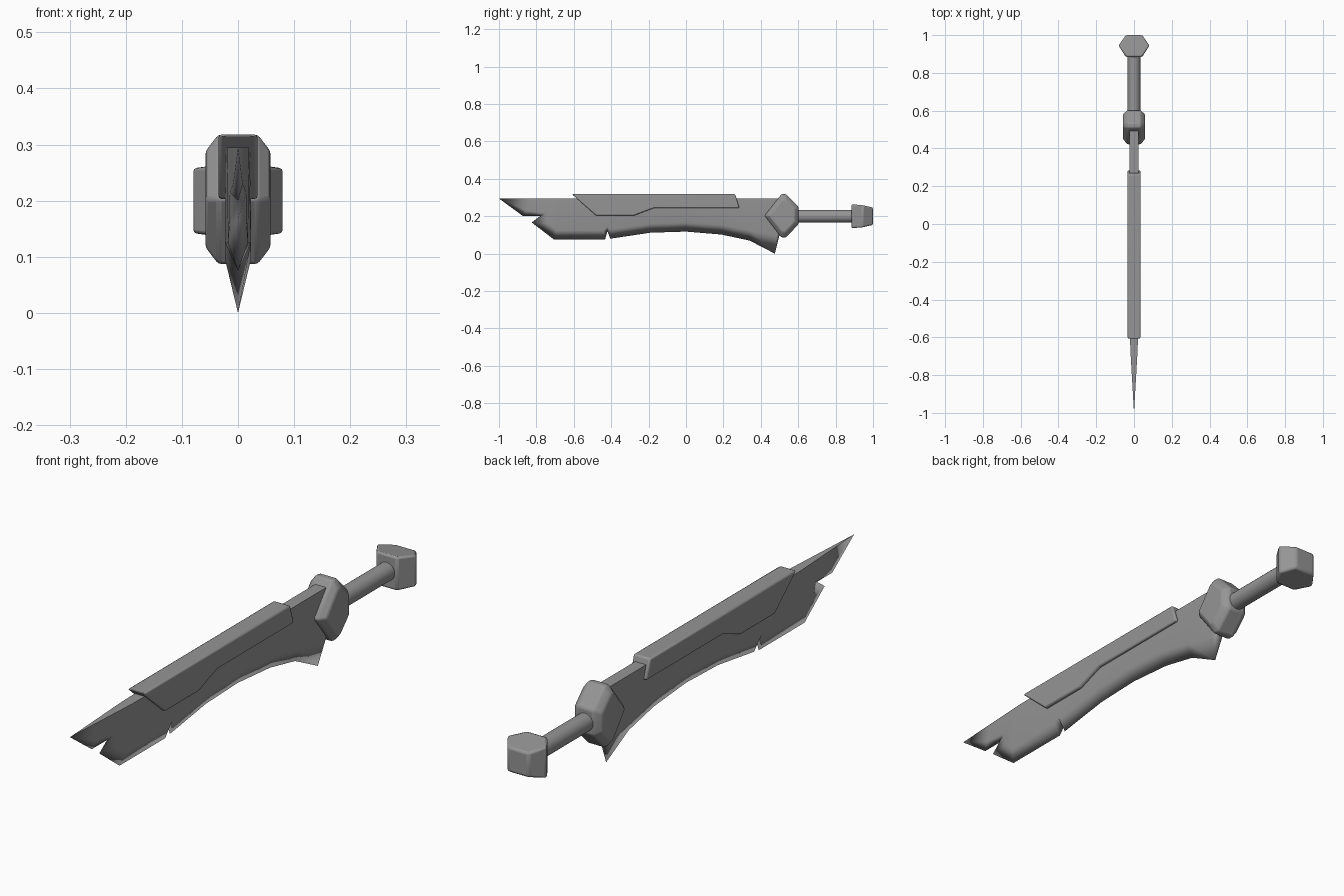
import bpy, bmesh
from math import radians, pi

if "Cube" in bpy.data.objects:
    bpy.data.objects.remove(bpy.data.objects["Cube"])

# Dark grey metal shared by every part
metal = bpy.data.materials.new("dark_metal")
metal.diffuse_color = (.3, .3, .3, 1)
metal.use_nodes = True
metal.node_tree.nodes["Principled BSDF"].inputs["Base Color"].default_value = metal.diffuse_color


def shade(obj, angle=30):
    obj.data.materials.append(metal)
    bpy.ops.object.select_all(action='DESELECT')
    obj.select_set(True)
    bpy.context.view_layer.objects.active = obj
    bpy.ops.object.shade_smooth_by_angle(angle=radians(angle))


def loft(name, rings, bevel=0.0, angle=30):
    """Skin a list of equal closed rings, cap both ends, bevel and shade."""
    bm = bmesh.new()
    loops = [[bm.verts.new(p) for p in ring] for ring in rings]
    n = len(loops[0])
    for a, b in zip(loops, loops[1:]):
        for i in range(n):
            j = (i + 1) % n
            bm.faces.new((a[i], a[j], b[j], b[i]))
    bm.faces.new(loops[0])
    bm.faces.new(loops[-1])
    bmesh.ops.remove_doubles(bm, verts=bm.verts, dist=1e-5)
    bmesh.ops.recalc_face_normals(bm, faces=bm.faces)
    mesh = bpy.data.meshes.new(name)
    bm.to_mesh(mesh)
    bm.free()
    obj = bpy.data.objects.new(name, mesh)
    bpy.context.collection.objects.link(obj)
    shade(obj, angle)
    if bevel:
        mod = obj.modifiers.new("bevel", 'BEVEL')
        mod.width, mod.segments, mod.limit_method = bevel, 2, 'ANGLE'
        mod.angle_limit = radians(15)
    return obj


# Blade: stations of cutting edge (y, z), ridge (y, z), spine y
stations = [
    (.505, .12, .51, .15, .52), (.475, 0, .485, .095, .49),
    (.34, .07, .34, .125, .34), (.19, .102, .19, .155, .19),
    (0, .118, 0, .168, 0), (-.19, .112, -.19, .16, -.19),
    (-.405, .08, -.40, .13, -.39), (-.42, .12, -.42, .145, -.42),
    (-.433, .075, -.44, .125, -.45), (-.705, .075, -.69, .125, -.66),
    (-.825, .167, -.735, .16, -.70), (-.78, .20, -.745, .215, -.735),
    (-.87, .20, -.85, .23, -.83), (-1, .295, -1, .295, -1)]


def half(y):
    return .023 * min(1, (y + 1) / .4)


blade = loft("blade", [[(-half(t), t, .295), (-half(ry), ry, rz), (0, ey, ez),
                        (half(ry), ry, rz), (half(t), t, .295)]
                       for ey, ez, ry, rz, t in stations], angle=180)
# Crisp spine, soft cutting edge
for e in blade.data.edges:
    e.use_edge_sharp = all(blade.data.vertices[v].co.z > .29 for v in e.vertices)
blade.modifiers.new("normals", 'WEIGHTED_NORMAL').keep_sharp = True

# Reinforcing plate wrapped over the spine
plate = [(-.61, .318), (.263, .318), (.285, .244), (-.17, .244),
         (-.28, .203), (-.48, .203)]
loft("spine_plate", [[(x, y, z) for y, z in plate] for x in (-.035, .035)], .006)

# Guard: faceted block with chamfered sides
guard = [(.42, .203), (.51, .318), (.535, .318), (.602, .25),
         (.602, .158), (.535, .087), (.51, .087)]
loft("guard", [[(x, .52 + (y - .52) * s, .203 + (z - .203) * s) for y, z in guard]
               for x, s in ((-.058, .74), (-.035, 1), (.035, 1), (.058, .74))], .006, 35)

# Grip
bpy.ops.mesh.primitive_cylinder_add(vertices=24, radius=.034, depth=.36,
                                    location=(0, .75, .2), rotation=(pi / 2, 0, 0))
bpy.context.object.name = "grip"
shade(bpy.context.object)

# Pommel: hexagonal block, shallower toward the end
pommel = [(-.043, 1, .046), (.043, 1, .046), (.082, .945, .06),
          (.043, .884, .064), (-.043, .884, .064), (-.082, .945, .06)]
loft("pommel", [[(x, y, .2 + s * h) for x, y, h in pommel] for s in (-1, 1)], .008)
